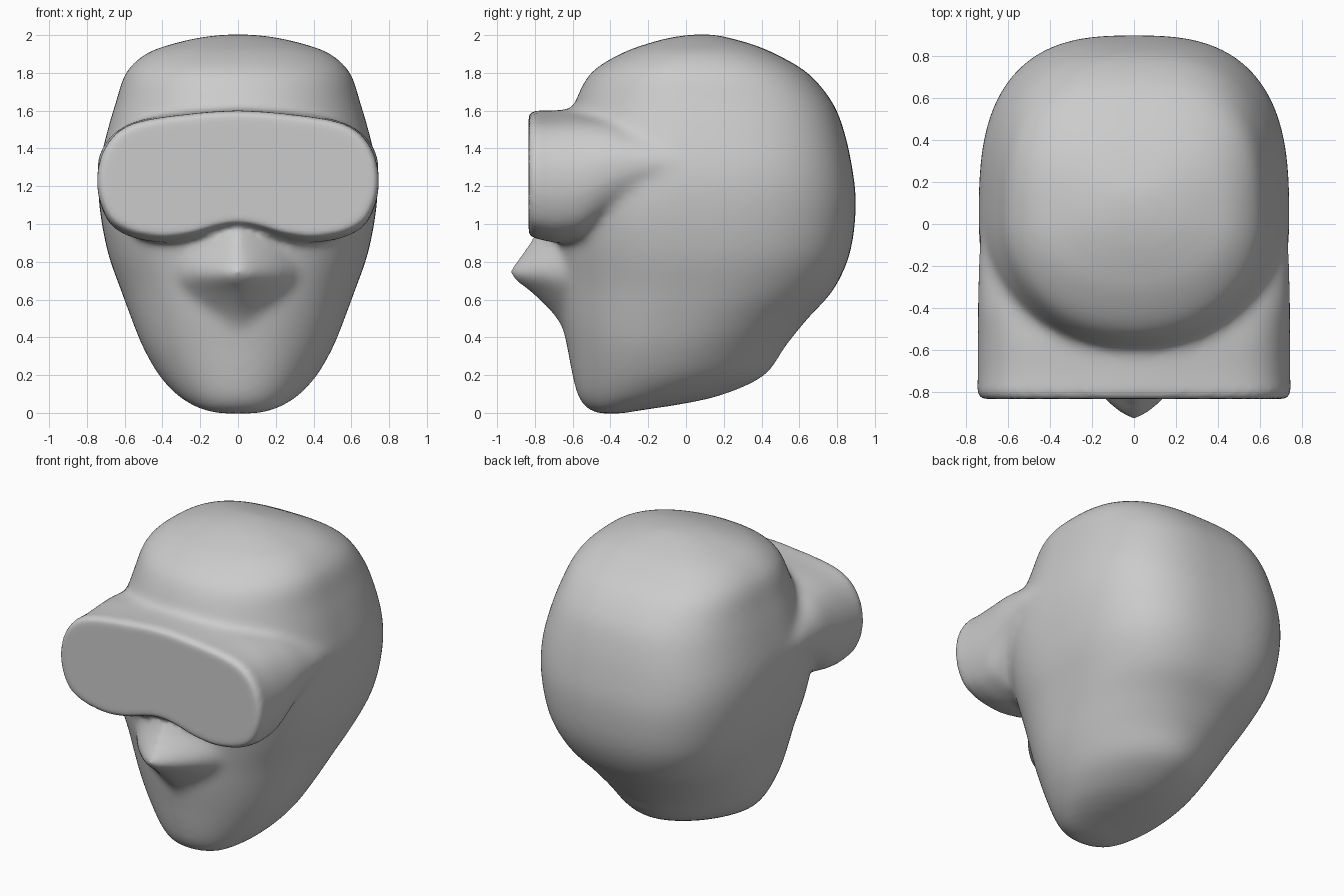
import bpy, bmesh, math
from mathutils import Vector

if "Cube" in bpy.data.objects:
    bpy.data.objects.remove(bpy.data.objects["Cube"])

bm = bmesh.new()


def spline(pts, sub, closed=False):
    """Catmull-Rom interpolation of points with any number of components."""
    pts = [Vector(p) for p in pts]
    n = len(pts)
    pick = (lambda i: pts[i % n]) if closed else (lambda i: pts[max(0, min(n - 1, i))])
    out = []
    for i in range(n if closed else n - 1):
        a, b, c, d = (pick(i + k) for k in (-1, 0, 1, 2))
        for s in range(sub):
            t = s / sub
            out.append(0.5 * (2 * b + (c - a) * t + (2 * a - 5 * b + 4 * c - d) * t * t
                              + (3 * b - a - 3 * c + d) * t ** 3))
    if not closed:
        out.append(pts[-1])
    return out


def loft(rings):
    """Skin a closed solid through rings of equal length."""
    rows = [[bm.verts.new(p) for p in r] for r in rings]
    faces = [bm.faces.new(rows[0]), bm.faces.new(rows[-1])]
    n = len(rows[0])
    for a, b in zip(rows, rows[1:]):
        for i in range(n):
            j = (i + 1) % n
            faces.append(bm.faces.new((a[i], a[j], b[j], b[i])))
    bmesh.ops.recalc_face_normals(bm, faces=faces)


def oval(z, hw, yf, yb, nf, nb, mid=0.45, segs=64):
    """Horizontal superellipse with separate front and back depths and squareness."""
    yc = yf + (yb - yf) * mid
    pts = []
    for i in range(segs):
        a = 2 * math.pi * i / segs
        c, s = math.cos(a), math.sin(a)
        depth, n = (yb - yc, nb) if s > 0 else (yc - yf, nf)
        pts.append((math.copysign(abs(c) ** (2 / n), c) * hw,
                    yc + math.copysign(abs(s) ** (2 / n), s) * depth, z))
    return pts


def skull_ring(r):
    """Round forehead and jaw, full cheeks, boxy back, narrow neck."""
    z = r[0]
    t = min(1, max(0, z / 0.9))
    front = 2.1 + 0.5 * math.exp(-((z - 1.1) / 0.3) ** 2)
    back = 1.7 + 1.1 * t * t * (3 - 2 * t)
    return oval(*r, front, back)


# Skull and jaw: height, half width, front y, back y
skull = [(-0.004, 0.10, -0.46, -0.34), (0.016, 0.19, -0.515, -0.22), (0.05, 0.26, -0.55, 0.0),
         (0.10, 0.33, -0.577, 0.21), (0.2, 0.42, -0.602, 0.42), (0.35, 0.505, -0.63, 0.525),
         (0.5, 0.565, -0.66, 0.645), (0.65, 0.62, -0.68, 0.78), (0.85, 0.69, -0.69, 0.87),
         (1.1, 0.735, -0.68, 0.90), (1.3, 0.735, -0.65, 0.88), (1.5, 0.69, -0.625, 0.835),
         (1.65, 0.645, -0.585, 0.772), (1.8, 0.595, -0.505, 0.645), (1.9, 0.49, -0.35, 0.475),
         (1.95, 0.36, -0.22, 0.355), (1.988, 0.2, -0.08, 0.22), (2.004, 0.06, 0.04, 0.14)]
loft([skull_ring(r) for r in spline(skull, 3)])

# Nose: height, half width, front y, back y
nose = [(0.42, 0.30, -0.64, -0.3), (0.50, 0.35, -0.69, -0.3), (0.57, 0.37, -0.75, -0.3),
        (0.65, 0.38, -0.84, -0.3), (0.73, 0.38, -0.94, -0.3), (0.8, 0.38, -0.905, -0.3),
        (0.9, 0.37, -0.825, -0.3), (1.05, 0.35, -0.75, -0.3)]
loft([oval(*r, 1.3, 2, 0.7) for r in spline(nose, 4)])

# Visor: mirrored front outline, swept back into the head
half = [(0.3, 1.578), (0.53, 1.54), (0.65, 1.475), (0.72, 1.37), (0.745, 1.25),
        (0.732, 1.13), (0.68, 1.02), (0.6, 0.965), (0.5, 0.935), (0.38, 0.925),
        (0.25, 0.942), (0.12, 0.98)]
outline = [(0, 1.6)] + half + [(0, 1.0)] + [(-x, z) for x, z in reversed(half)]
outline = spline(outline, 4, True)
# depth y, width scale, height scale, lift
sweep = [(-0.833, 0.96, 0.91, 0), (-0.825, 0.985, 0.965, 0), (-0.80, 1, 1, 0),
         (-0.70, 1.0, 1.04, -0.012), (-0.55, 1.0, 1.03, 0), (-0.4, 1.0, 0.82, 0.05),
         (-0.2, 0.995, 0.55, 0.07), (0.15, 0.97, 0.3, 0.06)]
loft([[(p.x * s, y, 1.27 + (p.y - 1.27) * f + dz) for p in outline]
      for y, s, f, dz in sweep])

mesh = bpy.data.meshes.new("head_with_visor")
bm.to_mesh(mesh)
bm.free()
head = bpy.data.objects.new("head_with_visor", mesh)
bpy.context.collection.objects.link(head)
bpy.context.view_layer.objects.active = head
head.select_set(True)

# Fuse the parts into one skin
fuse = head.modifiers.new("fuse", 'REMESH')
fuse.mode = 'VOXEL'
fuse.voxel_size = 0.018
bpy.ops.object.modifier_apply(modifier=fuse.name)

# Blend the joints strongly, keeping only the visor face crisp
group = head.vertex_groups.new(name="blend")
group.add([v.index for v in head.data.vertices if v.co.y > -0.75 or v.co.z < 0.86],
          1.0, 'REPLACE')
blend = head.modifiers.new("blend", 'SMOOTH')
blend.vertex_group = group.name
blend.factor = 0.5
blend.iterations = 35
soften = head.modifiers.new("soften", 'SMOOTH')
soften.factor = 0.5
soften.iterations = 3
bpy.ops.object.shade_smooth()
